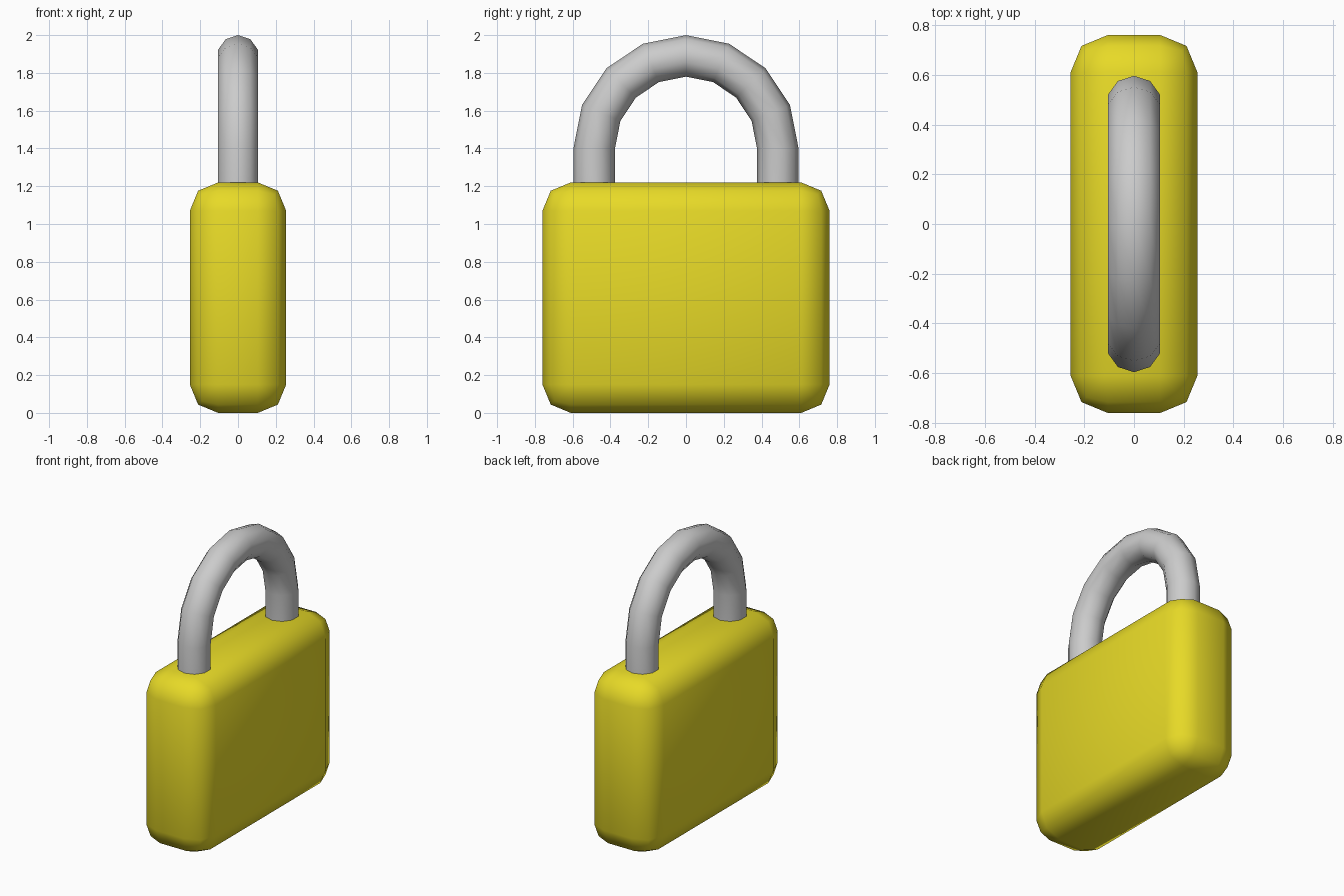
import bpy, bmesh
from math import sin, cos, pi

if "Cube" in bpy.data.objects:
    bpy.data.objects.remove(bpy.data.objects["Cube"])

def make_object(name, bm):
    bmesh.ops.recalc_face_normals(bm, faces=bm.faces)
    for f in bm.faces:
        f.smooth = True
    mesh = bpy.data.meshes.new(name)
    bm.to_mesh(mesh)
    bm.free()
    obj = bpy.data.objects.new(name, mesh)
    bpy.context.collection.objects.link(obj)
    return obj

# Lock body: box with two-step rounded edges
W, D, H = 0.51, 1.52, 1.22
bm = bmesh.new()
bmesh.ops.create_cube(bm, size=1)
for v in bm.verts:
    v.co = (v.co.x * W, v.co.y * D, (v.co.z + 0.5) * H)
bmesh.ops.bevel(bm, geom=bm.edges[:], offset=0.15, offset_type='OFFSET',
                segments=2, profile=0.5, affect='EDGES')
body = make_object("lock_body", bm)
yellow = bpy.data.materials.new("yellow")
yellow.diffuse_color = (0.8, 0.7, 0.02, 1)
yellow.use_nodes = True
yellow.node_tree.nodes["Principled BSDF"].inputs["Base Color"].default_value = yellow.diffuse_color
body.data.materials.append(yellow)

# Shackle: ten-sided tube along a half circle with straight legs
R, TUBE, SIDES, STEPS = 0.486, 0.11, 10, 8
SPRING, TOP, FOOT = 1.40, 1.89, 1.12
path = [(R, FOOT, 0)]
path += [(R * cos(pi * i / STEPS), SPRING + (TOP - SPRING) * sin(pi * i / STEPS),
          pi * i / STEPS) for i in range(STEPS + 1)]
path += [(-R, FOOT, pi)]

bm = bmesh.new()
rings = []
for y, z, a in path:
    ring = []
    for k in range(SIDES):
        t = 2 * pi * k / SIDES
        out = TUBE * cos(t)
        ring.append(bm.verts.new((TUBE * sin(t), y + out * cos(a), z + out * sin(a))))
    rings.append(ring)
for r0, r1 in zip(rings, rings[1:]):
    for k in range(SIDES):
        n = (k + 1) % SIDES
        bm.faces.new((r0[k], r0[n], r1[n], r1[k]))
bm.faces.new(rings[0])
bm.faces.new(rings[-1])
shackle = make_object("shackle", bm)
bpy.context.view_layer.objects.active = shackle
shackle.select_set(True)
bpy.ops.object.shade_smooth_by_angle(angle=pi / 3)
